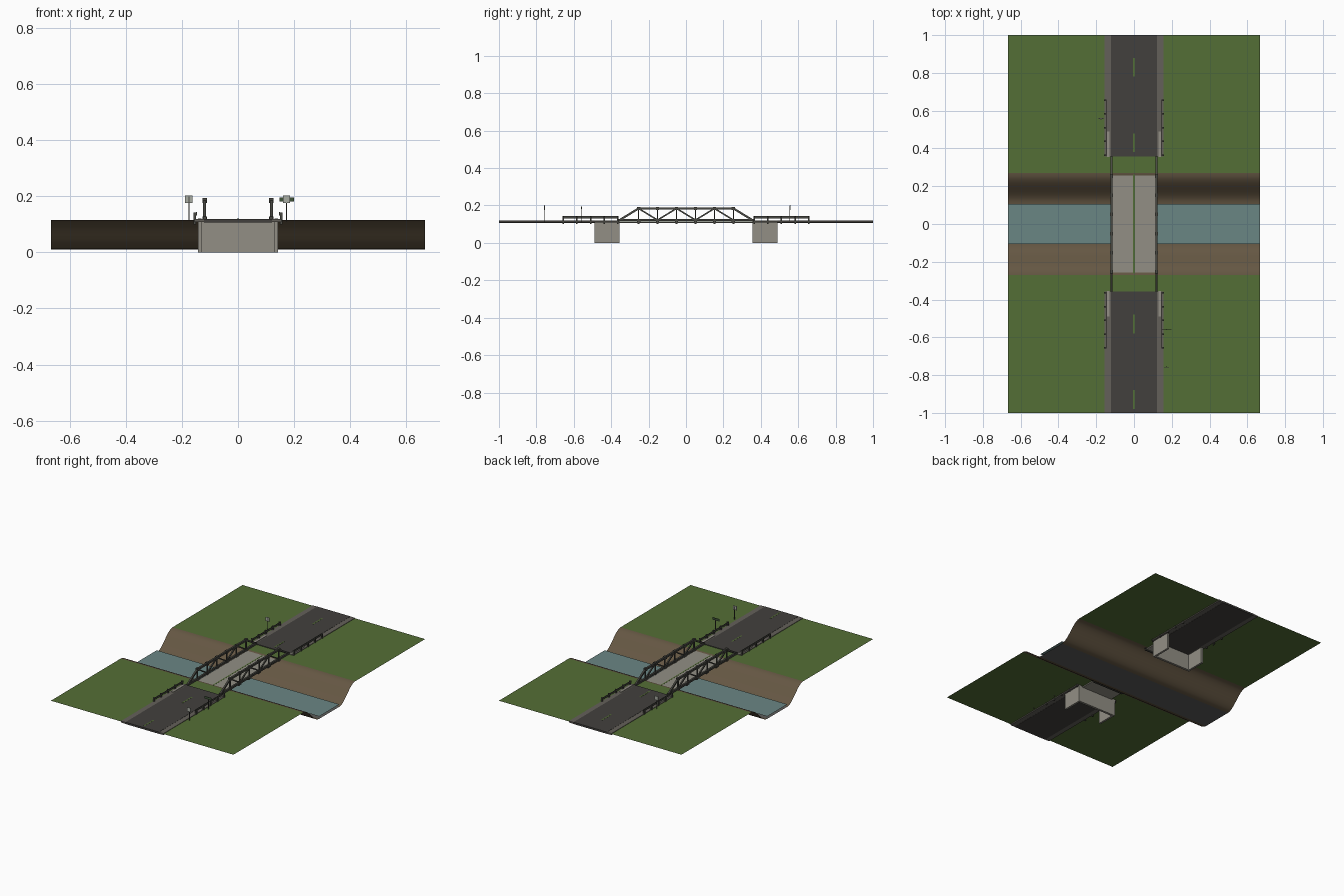
import bpy, bmesh, math
from mathutils import Vector

if "Cube" in bpy.data.objects:
    bpy.data.objects.remove(bpy.data.objects["Cube"])

def mat(name, r, g, b):
    m = bpy.data.materials.new(name)
    lin = lambda v: (v / 255 / 12.92) if v < 11 else ((v / 255 + 0.055) / 1.055) ** 2.4
    m.diffuse_color = (lin(r), lin(g), lin(b), 1)
    m.use_nodes = True
    m.node_tree.nodes["Principled BSDF"].inputs["Base Color"].default_value = m.diffuse_color
    return m

GRASS = mat("grass", 84, 110, 54)
EARTH = mat("bank_earth", 101, 87, 67)
BED = mat("river_bed", 92, 92, 90)
WATER = mat("water", 106, 134, 132)
ASPHALT = mat("asphalt", 66, 64, 61)
GRAVEL = mat("shoulder_gravel", 100, 96, 90)
CONCRETE = mat("concrete", 146, 143, 133)
STEEL = mat("dark_steel", 72, 72, 66)
SIGN = mat("sign_plate", 168, 172, 162)
GREEN = mat("sign_green", 62, 84, 56)

G = 0.115   # ground level

def finish(name, bm, *mats):
    me = bpy.data.meshes.new(name)
    bm.to_mesh(me)
    bm.free()
    for m in mats:
        me.materials.append(m)
    ob = bpy.data.objects.new(name, me)
    bpy.context.collection.objects.link(ob)
    return ob

def add_box(bm, x0, x1, y0, y1, z0, z1):
    v = [bm.verts.new((x, y, z)) for x in (x0, x1) for y in (y0, y1) for z in (z0, z1)]
    for f in ((0, 1, 3, 2), (4, 6, 7, 5), (0, 4, 5, 1), (2, 3, 7, 6), (0, 2, 6, 4), (1, 5, 7, 3)):
        bm.faces.new([v[i] for i in f])

def boxes(name, m, *items):
    bm = bmesh.new()
    for b in items:
        add_box(bm, *b)
    return finish(name, bm, m)

def add_beam(bm, x, a, b, w):
    """Square bar in a plane of constant x between (y, z) points a and b."""
    a, b = Vector(a), Vector(b)
    d = (b - a).normalized() * w / 2
    n = Vector((-d.y, d.x))
    ring = [a + n, a - n, b - n, b + n]
    lo = [bm.verts.new((x - w / 2, p.x, p.y)) for p in ring]
    hi = [bm.verts.new((x + w / 2, p.x, p.y)) for p in ring]
    bm.faces.new(lo)
    bm.faces.new(hi[::-1])
    for i in range(4):
        j = (i + 1) % 4
        bm.faces.new((lo[j], lo[i], hi[i], hi[j]))

# terrain sheet: flat grass, S-shaped banks and flat river bed
half = []
N = 10
for i in range(N + 1):
    t = i / N
    half.append((0.27 - 0.165 * t, 0.01 + (G - 0.01) * (1 + math.cos(math.pi * t)) / 2))
profile = [(1, G)] + half + [(-y, z) for y, z in reversed(half)] + [(-1, G)]
bm = bmesh.new()
rows = [(bm.verts.new((-0.667, y, z)), bm.verts.new((0.667, y, z))) for y, z in profile]
for (a, b), (c, d) in zip(rows, rows[1:]):
    f = bm.faces.new((a, c, d, b))
    y = abs(f.calc_center_median().y)
    f.material_index = 0 if y > 0.27 else (1 if y > 0.1 else 2)
    f.smooth = 0.1 < y < 0.27
finish("terrain", bm, GRASS, EARTH, BED)

# water surface
bm = bmesh.new()
bm.faces.new([bm.verts.new(p) for p in ((-0.667, -0.105, 0.026), (0.667, -0.105, 0.026),
                                        (0.667, 0.105, 0.026), (-0.667, 0.105, 0.026))])
finish("water_surface", bm, WATER)

# approach roads, shoulders, centre dashes
for s, tag in ((-1, "south"), (1, "north")):
    y0, y1 = sorted((s * 0.357, s * 1.0))
    boxes(tag + "_road", ASPHALT, (-0.122, 0.122, y0, y1, 0.107, 0.119))
    boxes(tag + "_shoulders", GRAVEL, *[(min(a, b), max(a, b), y0, y1, 0.108, 0.118)
                                       for a, b in ((-0.155, -0.122), (0.122, 0.155))])
    start = -0.98 if s < 0 else 0.38
    boxes(tag + "_centre_dashes", GRASS, *[(-0.004, 0.004, start + k * 0.4, start + k * 0.4 + 0.1, 0.119, 0.1198)
                                          for k in (0, 1)])
    # U-shaped abutment: breast wall with two wing walls
    w0, w1 = sorted((s * 0.355, s * 0.37))
    g0, g1 = sorted((s * 0.355, s * 0.49))
    boxes(tag + "_abutment", CONCRETE, (-0.13, 0.13, w0, w1, 0, 0.108),
          (-0.143, -0.13, g0, g1, 0, 0.121), (0.13, 0.143, g0, g1, 0, 0.121))

# bridge deck with centre line
boxes("bridge_deck", CONCRETE, (-0.115, 0.115, -0.357, 0.357, 0.106, 0.113))
boxes("deck_centre_line", GRASS, (-0.004, 0.004, -0.355, 0.355, 0.113, 0.1137))

# trusses: chords, inclined end posts, verticals, alternating diagonals, gussets
ZB, ZT = 0.122, 0.184
nodes = [-0.355 + 0.71 * i / 7 for i in range(8)]
for x, tag in ((-0.119, "left"), (0.119, "right")):
    bm = bmesh.new()
    add_beam(bm, x, (-0.36, ZB), (0.36, ZB), 0.012)
    add_beam(bm, x, (nodes[1] - 0.005, ZT), (nodes[6] + 0.005, ZT), 0.012)
    add_beam(bm, x, (nodes[0], ZB), (nodes[1], ZT), 0.011)
    add_beam(bm, x, (nodes[7], ZB), (nodes[6], ZT), 0.011)
    for i in range(1, 7):
        add_beam(bm, x, (nodes[i], ZB), (nodes[i], ZT), 0.007)
    for i in range(1, 6):
        za, zb = (ZT, ZB) if i % 2 else (ZB, ZT)
        add_beam(bm, x, (nodes[i], za), (nodes[i + 1], zb), 0.008)
    finish(tag + "_truss", bm, STEEL)
    boxes(tag + "_gussets", STEEL, *[(x - 0.008, x + 0.008, y - 0.009, y + 0.009, z - 0.009, z + 0.009)
                                    for y in nodes[1:7] for z in (ZB - 0.003, ZT)])

# floor beams under the deck
boxes("floor_beams", STEEL, *[(-0.119, 0.119, y - 0.005, y + 0.005, 0.1, 0.107) for y in nodes[1:7]])

# guardrails on the four approaches
for s, tag in ((-1, "south"), (1, "north")):
    for e, side in ((-1, "left"), (1, "right")):
        x = e * 0.154
        posts = [(x - 0.005, x + 0.005, s * y - 0.004, s * y + 0.004, 0.1, 0.142)
                 for y in (0.365, 0.437, 0.51, 0.583, 0.655)]
        boxes(f"{tag}_{side}_rail_posts", STEEL, *posts)
        r0, r1 = sorted((s * 0.36, s * 0.66))
        xr = x - e * 0.006
        boxes(f"{tag}_{side}_rail", STEEL, (xr - 0.0015, xr + 0.0015, r0, r1, 0.131, 0.143))

# roadside signs on thin posts
for name, x, y, hw, z0, z1, m in (("south_sign", 0.173, -0.755, 0.013, 0.176, 0.202, SIGN),
                                  ("wide_sign", 0.173, -0.557, 0.026, 0.181, 0.196, GREEN),
                                  ("north_sign", -0.175, 0.555, 0.013, 0.176, 0.202, SIGN)):
    boxes(name + "_post", STEEL, (x - 0.002, x + 0.002, y - 0.002, y + 0.002, 0.11, z1 - 0.003))
    s = 1 if y > 0 else -1
    yf = sorted((y + s * 0.002, y + s * 0.005))
    boxes(name + "_plate", m, (x - hw, x + hw, yf[0], yf[1], z0, z1))
